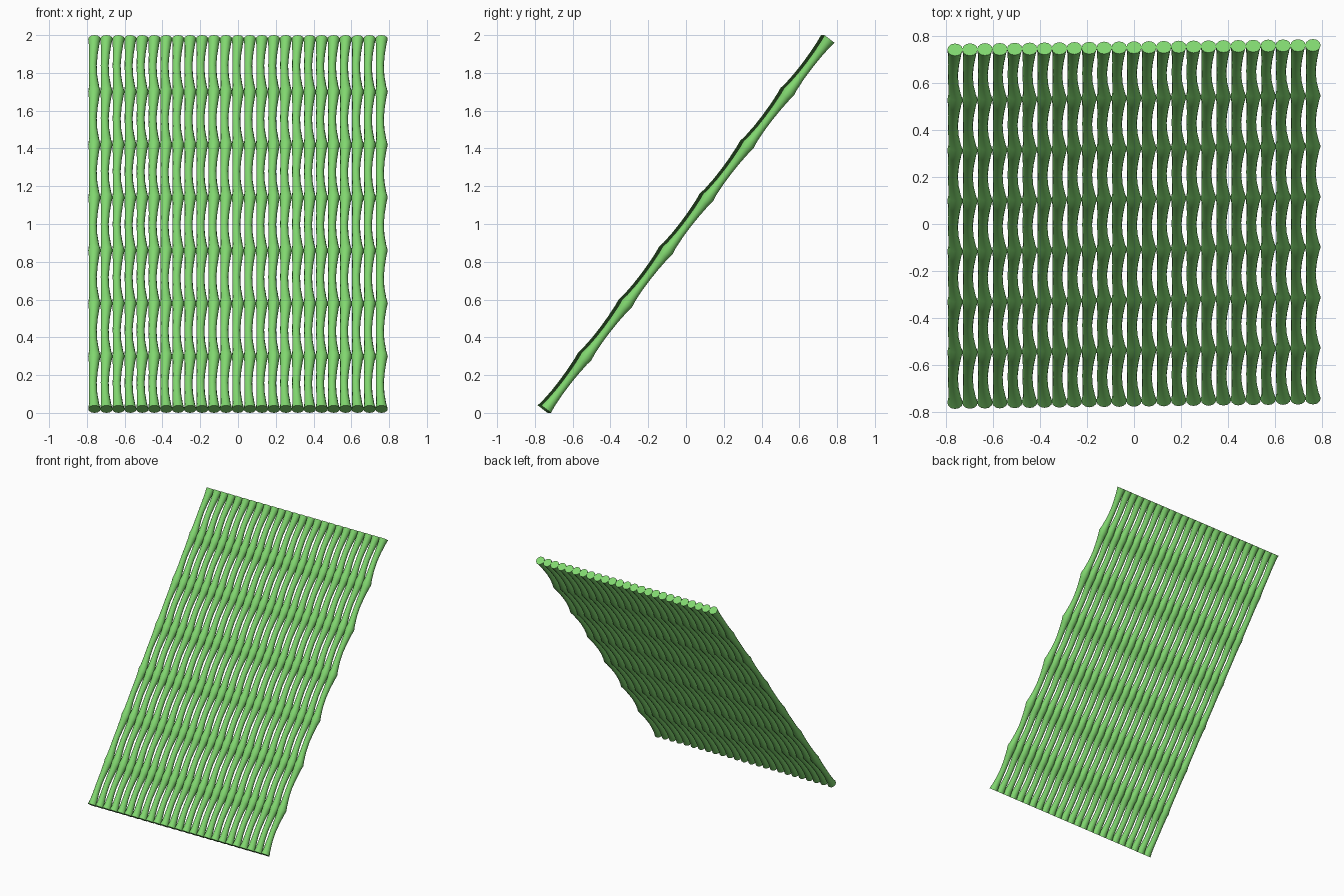
import bpy, bmesh, math
from mathutils import Vector

if "Cube" in bpy.data.objects:
    bpy.data.objects.remove(bpy.data.objects["Cube"])

COUNT, SEGMENTS, SIDES = 25, 7, 12
BOTTOM = Vector((0, -0.75, 0.02))
TOP = Vector((0, 0.75, 1.98))
AXIS = (TOP - BOTTOM).normalized()
SIDE = Vector((1, 0, 0))
OUT = AXIS.cross(SIDE)
STEP = (TOP - BOTTOM).length / SEGMENTS

# one bamboo segment: (fraction of length, radius, sideways bow)
PROFILE = [(0.0, 0.033, 0.0), (0.1, 0.027, -0.002), (0.3, 0.022, -0.007),
           (0.5, 0.021, -0.009), (0.7, 0.023, -0.006), (0.9, 0.028, -0.002)]

green = bpy.data.materials.new("bamboo_green")
green.diffuse_color = (0.22, 0.68, 0.16, 1)
green.use_nodes = True
green.node_tree.nodes["Principled BSDF"].inputs["Base Color"].default_value = green.diffuse_color


def stalk_mesh():
    bm = bmesh.new()
    stations = [((s + t) * STEP, r, b) for s in range(SEGMENTS) for t, r, b in PROFILE]
    stations.append((SEGMENTS * STEP, 0.033, 0.0))
    rings = []
    for d, r, bow in stations:
        c = BOTTOM + AXIS * d + SIDE * bow
        rings.append([bm.verts.new(c + r * (SIDE * math.cos(a) + OUT * math.sin(a)))
                      for a in (2 * math.pi * i / SIDES for i in range(SIDES))])
    for lo, hi in zip(rings, rings[1:]):
        for i in range(SIDES):
            j = (i + 1) % SIDES
            bm.faces.new((lo[i], lo[j], hi[j], hi[i])).smooth = True
    bm.faces.new(rings[0])
    bm.faces.new(rings[-1])
    bmesh.ops.recalc_face_normals(bm, faces=bm.faces)
    # keep the end rims crisp
    for e in bm.edges:
        if e.calc_face_angle(0) > math.radians(45):
            e.smooth = False
    me = bpy.data.meshes.new("bamboo_stalk")
    bm.to_mesh(me)
    bm.free()
    me.materials.append(green)
    return me


# row of leaning stalks, the row very slightly skewed in depth
mesh = stalk_mesh()
for k in range(COUNT):
    x = -0.76 + 1.52 * k / (COUNT - 1)
    ob = bpy.data.objects.new(f"bamboo_stalk_{k + 1:02d}", mesh)
    ob.location = (x, 0.0125 * x, 0)
    bpy.context.collection.objects.link(ob)
